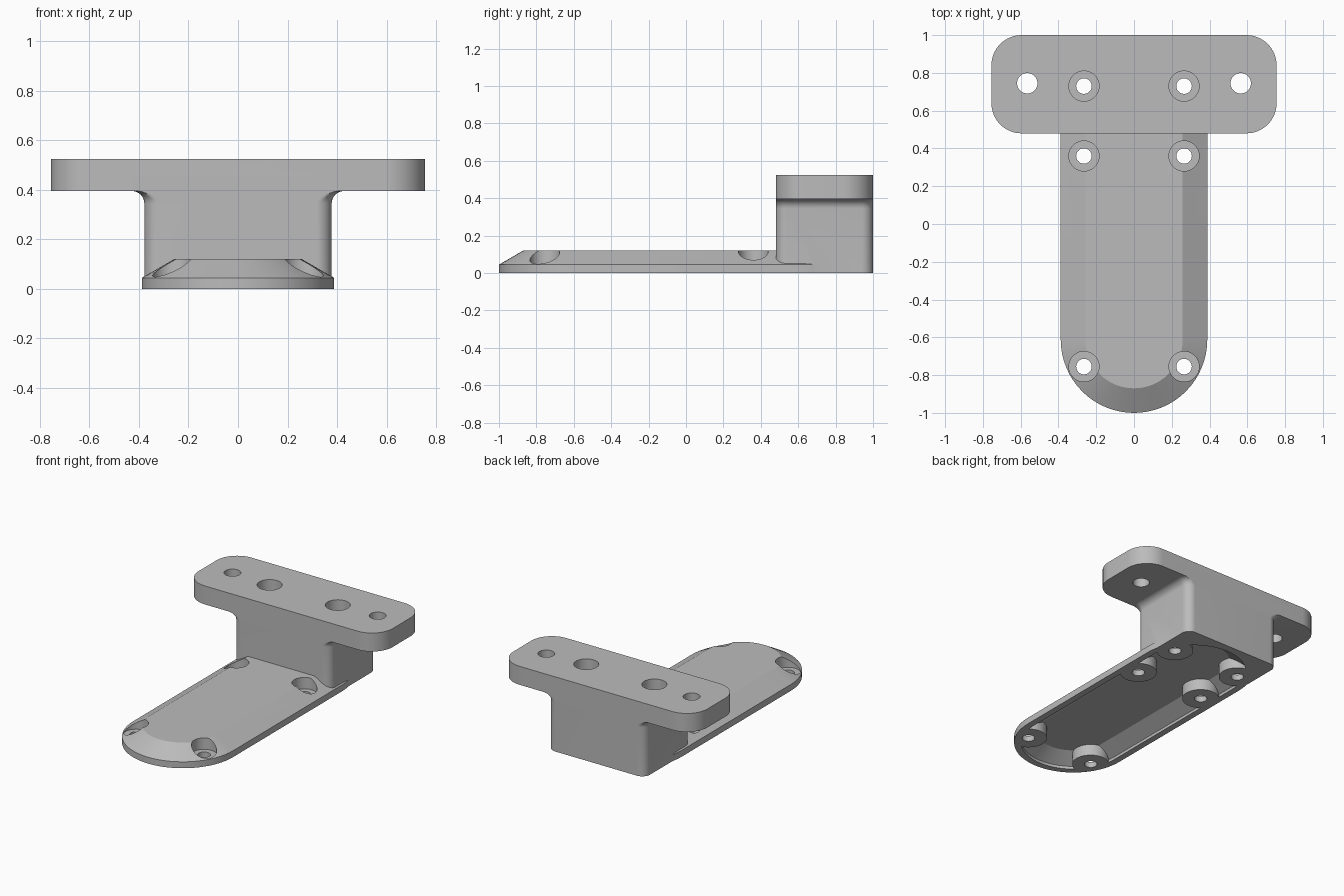
import bpy, bmesh, math

cube = bpy.data.objects.get("Cube")
if cube:
    bpy.data.objects.remove(cube, do_unlink=True)

grey = bpy.data.materials.new("plain grey")
grey.use_nodes = True
colour = (0.5, 0.5, 0.5, 1)
grey.diffuse_color = colour
grey.node_tree.nodes["Principled BSDF"].inputs["Base Color"].default_value = colour


def rounded_rect(hx, y0, y1, r, n=16):
    """Counter-clockwise outline centred on x = 0."""
    corners = [(hx - r, y1 - r), (r - hx, y1 - r), (r - hx, y0 + r), (hx - r, y0 + r)]
    pts = []
    for k, (cx, cy) in enumerate(corners):
        for i in range(n + 1):
            a = (k + i / n) * math.pi / 2
            pts.append((cx + r * math.cos(a), cy + r * math.sin(a)))
    return pts


def loft(name, rings):
    """Closed solid through stacked outlines, given as (z, outline)."""
    bm = bmesh.new()
    loops = [[bm.verts.new((x, y, z)) for x, y in pts] for z, pts in rings]
    for low, high in zip(loops, loops[1:]):
        for i in range(len(low)):
            j = (i + 1) % len(low)
            bm.faces.new((low[i], low[j], high[j], high[i]))
    bm.faces.new(loops[0][::-1])
    bm.faces.new(loops[-1])
    bmesh.ops.remove_doubles(bm, verts=bm.verts, dist=1e-5)
    bmesh.ops.recalc_face_normals(bm, faces=bm.faces)
    mesh = bpy.data.meshes.new(name)
    bm.to_mesh(mesh)
    bm.free()
    mesh.materials.append(grey)
    ob = bpy.data.objects.new(name, mesh)
    bpy.context.collection.objects.link(ob)
    return ob


def cylinder(name, x, y, r, z0, z1, n=40):
    pts = [(x + r * math.cos(i * math.tau / n), y + r * math.sin(i * math.tau / n))
           for i in range(n)]
    return loft(name, [(z0, pts), (z1, pts)])


def combine(ob, other, operation):
    """Apply a boolean and discard the operand."""
    mod = ob.modifiers.new("boolean", 'BOOLEAN')
    mod.operation = operation
    mod.solver = 'EXACT'
    mod.object = other
    bpy.context.view_layer.objects.active = ob
    bpy.ops.object.modifier_apply(modifier=mod.name)
    bpy.data.objects.remove(other, do_unlink=True)


def stadium(inset):
    hx = 0.388 - inset
    return rounded_rect(hx, -1 + inset, 0.99 - inset, hx)


BACK, FRONT = 1.0, 0.48


def column_outline(grow):
    """Column section, widened by the fillet but kept flush front and back."""
    pts = rounded_rect(0.378 + grow, FRONT - grow, BACK + grow, 0.06 + grow)
    return [(x, min(max(y, FRONT), BACK)) for x, y in pts]


# Rounded foot with a sloping rim
bracket = loft("mounting_bracket", [(0, stadium(0)), (0.045, stadium(0)), (0.12, stadium(0.13))])

# Column with a concave fillet below the top plate
fillet = 0.05
rings = [(0, column_outline(0))]
for i in range(9):
    a = i / 8 * math.pi / 2
    rings.append((0.345 + fillet * math.sin(a), column_outline(fillet * (1 - math.cos(a)))))
rings.append((0.45, column_outline(fillet)))
combine(bracket, loft("column", rings), 'UNION')

# Top plate
plate = rounded_rect(0.755, FRONT, BACK, 0.16)
combine(bracket, loft("top_plate", [(0.395, plate), (0.525, plate)]), 'UNION')

# Hollow underside, leaving a boss around each screw
screws = [(side * 0.265, y) for side in (-1, 1) for y in (-0.755, 0.36, 0.73)]
cavity = loft("cavity", [(-0.05, stadium(0.045)), (0.02, stadium(0.045)), (0.08, stadium(0.15))])
for x, y in screws:
    combine(cavity, cylinder("boss", x, y, 0.12, -0.1, 0.2), 'DIFFERENCE')
combine(bracket, cavity, 'DIFFERENCE')

# Counterbored screw holes and plain plate holes
for x, y in screws:
    combine(bracket, cylinder("counterbore", x, y, 0.08, 0.04, 0.7), 'DIFFERENCE')
    combine(bracket, cylinder("screw_hole", x, y, 0.041, -0.1, 0.1), 'DIFFERENCE')
for x in (-0.565, 0.565):
    combine(bracket, cylinder("plate_hole", x, 0.745, 0.054, 0.3, 0.7), 'DIFFERENCE')

# Smooth rounded walls, keep real edges crisp
bpy.ops.object.select_all(action='DESELECT')
bracket.select_set(True)
bpy.context.view_layer.objects.active = bracket
bpy.ops.object.shade_smooth_by_angle(angle=math.radians(25))
